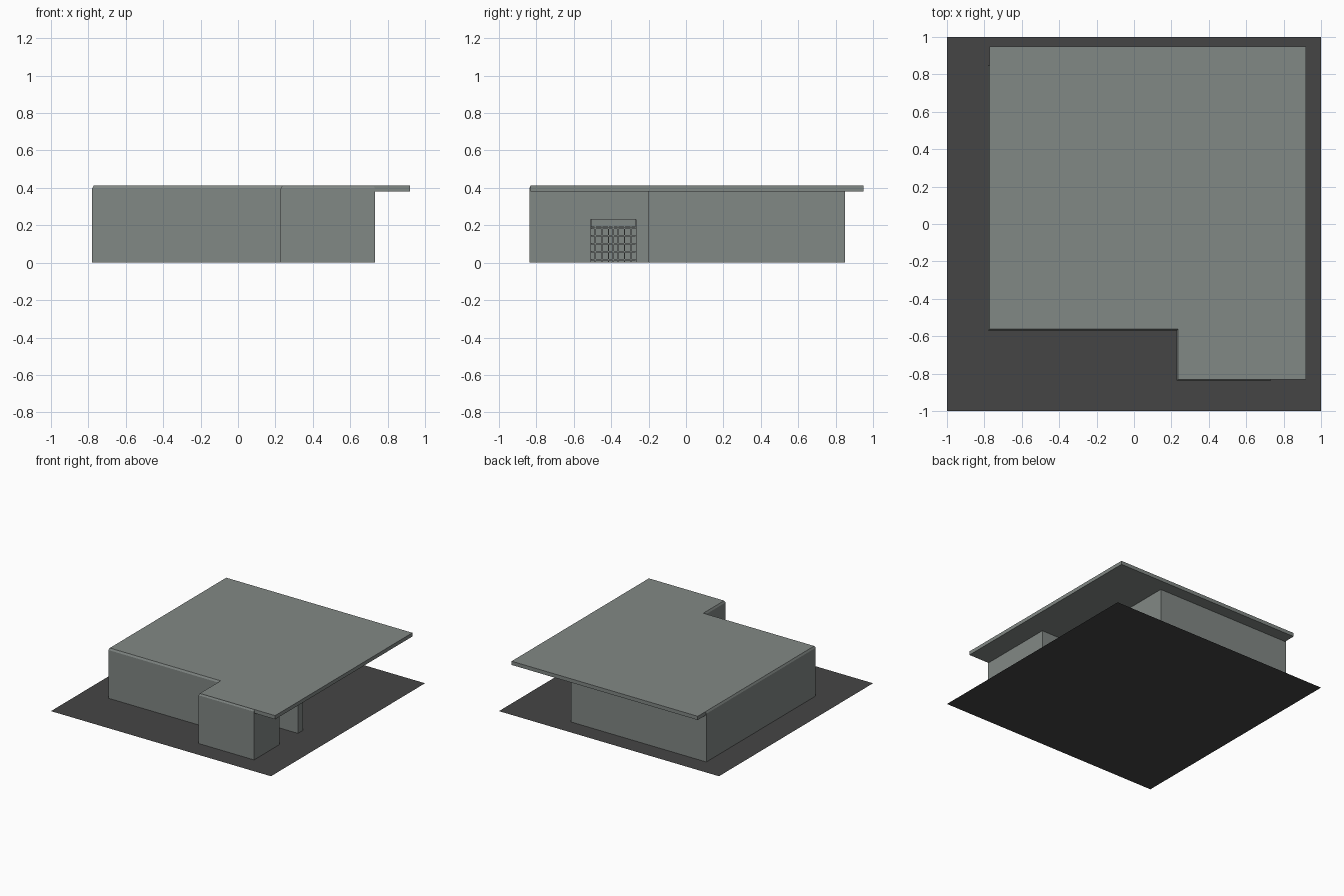
import bpy, bmesh

if "Cube" in bpy.data.objects:
    bpy.data.objects.remove(bpy.data.objects["Cube"])

def material(name, rgb):
    m = bpy.data.materials.new(name)
    m.diffuse_color = (*rgb, 1)
    m.use_nodes = True
    m.node_tree.nodes["Principled BSDF"].inputs["Base Color"].default_value = m.diffuse_color
    return m

GREY = material("concrete grey", (0.222, 0.246, 0.234))
DARK = material("dark ground", (0.06, 0.06, 0.06))

def finish(name, bm, mat):
    bmesh.ops.recalc_face_normals(bm, faces=bm.faces)
    me = bpy.data.meshes.new(name)
    bm.to_mesh(me)
    bm.free()
    me.materials.append(mat)
    ob = bpy.data.objects.new(name, me)
    bpy.context.collection.objects.link(ob)
    return ob

def prism(name, outlines, mat):
    """Stack of matching outlines [(z, points), ...] joined into a closed solid."""
    bm = bmesh.new()
    rings = [[bm.verts.new((x, y, z)) for x, y in pts] for z, pts in outlines]
    for a, b in zip(rings, rings[1:]):
        for i in range(len(a)):
            j = (i + 1) % len(a)
            bm.faces.new((a[i], a[j], b[j], b[i]))
    bm.faces.new(rings[0][::-1])
    bm.faces.new(rings[-1])
    return finish(name, bm, mat)

def box(name, x0, x1, y0, y1, z0, z1, mat=GREY):
    pts = [(x0, y0), (x1, y0), (x1, y1), (x0, y1)]
    return prism(name, [(z0, pts), (z1, pts)], mat)

# Ground sheet
bm = bmesh.new()
bm.faces.new([bm.verts.new(p) for p in ((-1, -1, 0), (1, -1, 0), (1, 1, 0), (-1, 1, 0))])
finish("ground_sheet", bm, DARK)

# House body: stepped footprint with a slightly chamfered top edge
def footprint(i):
    return [(-0.78 + i, -0.57 + i), (0.228 + i, -0.57 + i), (0.228 + i, -0.838 + i),
            (0.733 - i, -0.838 + i), (0.733 - i, -0.2 - i), (0.45 - i, -0.2 - i),
            (0.45 - i, 0.85 - i), (-0.78 + i, 0.85 - i)]

walls = prism("house_walls", [(0.001, footprint(0)), (0.397, footprint(0)),
                              (0.412, footprint(0.008))], GREY)

# Entrance passage cut into the right side
cutter = box("passage_cutter", 0.45, 0.9, -0.51, -0.268, -0.1, 0.232)
cutter.hide_render = True
cutter.hide_viewport = True
cut = walls.modifiers.new("passage", 'BOOLEAN')
cut.operation = 'DIFFERENCE'
cut.solver = 'EXACT'
cut.object = cutter

# Overhanging roof slab
roof = [(-0.772, -0.562), (0.236, -0.562), (0.236, -0.832), (0.92, -0.832),
        (0.92, 0.95), (-0.772, 0.95)]
prism("roof_slab", [(0.382, roof), (0.4125, roof)], GREY)

# Paned double door at the end of the passage
for i, y in enumerate((-0.51, -0.389)):
    box(f"door_transom_{i}", 0.45, 0.462, y + 0.001, y + 0.119, 0.19, 0.231)
    for k, z in enumerate((0.012, 0.055, 0.097, 0.14, 0.18)):
        box(f"door_rail_{i}_{k}", 0.45, 0.466, y + 0.001, y + 0.119, z, z + 0.008)
    for k, dy in enumerate((0.025, 0.06, 0.095)):
        box(f"door_bar_{i}_{k}", 0.45, 0.464, y + dy - 0.003, y + dy + 0.003, 0.002, 0.19)
box("door_centre_post", 0.45, 0.468, -0.394, -0.384, 0.002, 0.231)
